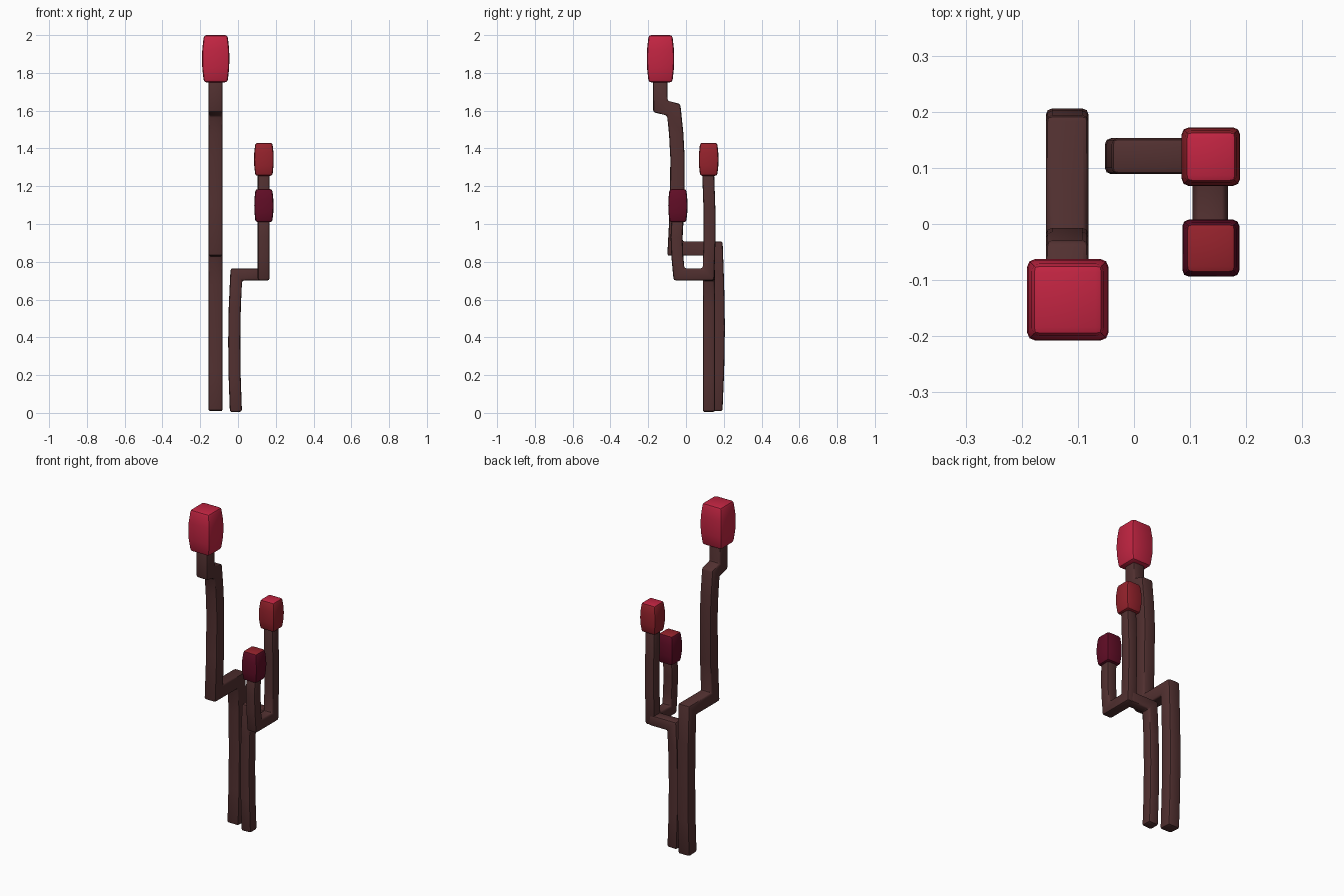
import bpy, bmesh, math
from mathutils import Vector

if "Cube" in bpy.data.objects:
    bpy.data.objects.remove(bpy.data.objects["Cube"])


def material(name, rgb):
    m = bpy.data.materials.new(name)
    m.diffuse_color = (*rgb, 1)
    m.use_nodes = True
    m.node_tree.nodes["Principled BSDF"].inputs["Base Color"].default_value = m.diffuse_color
    return m


BARK = material("dark_brown", (0.084, 0.030, 0.030))
CRIMSON = material("crimson", (0.54, 0.018, 0.054))
BRICK = material("brick_red", (0.30, 0.016, 0.025))
MAROON = material("maroon", (0.118, 0.004, 0.019))


def finish(name, rings, bevel, side, top=None):
    """Skin square rings into a closed, bevelled solid."""
    bm = bmesh.new()
    vs = [[bm.verts.new(p) for p in r] for r in rings]
    for a, b in zip(vs, vs[1:]):
        for i in range(4):
            j = (i + 1) % 4
            bm.faces.new((a[i], a[j], b[j], b[i]))
    bm.faces.new(vs[0][::-1])
    bm.faces.new(vs[-1])
    bmesh.ops.recalc_face_normals(bm, faces=bm.faces)
    sharp = [e for e in bm.edges if abs(e.calc_face_angle(0)) > math.radians(30)]
    bmesh.ops.bevel(bm, geom=sharp, offset=bevel, segments=2, profile=0.5,
                    affect='EDGES', clamp_overlap=True)
    bmesh.ops.recalc_face_normals(bm, faces=bm.faces)
    bm.normal_update()
    for f in bm.faces:
        f.smooth = True
        f.material_index = 1 if top and f.normal.z > 0.6 else 0
    me = bpy.data.meshes.new(name)
    bm.to_mesh(me)
    bm.free()
    me.materials.append(side)
    if top:
        me.materials.append(top)
    ob = bpy.data.objects.new(name, me)
    bpy.context.collection.objects.link(ob)
    bpy.ops.object.select_all(action='DESELECT')
    ob.select_set(True)
    bpy.context.view_layer.objects.active = ob
    bpy.ops.object.shade_smooth_by_angle(angle=math.radians(35))


def stem(name, path, normal, width):
    """Sweep a square along a planar path with mitred corners."""
    n = Vector(normal)
    pts = [Vector(p) for p in path]
    rings = []
    for i, p in enumerate(pts):
        d1 = (p - pts[i - 1]).normalized() if i else (pts[1] - p).normalized()
        d2 = (pts[i + 1] - p).normalized() if i < len(pts) - 1 else d1
        s1, s2 = n.cross(d1), n.cross(d2)
        m = (s1 + s2).normalized()
        m *= width / 2 / m.dot(s1)
        k = n * width / 2
        rings.append([p - k - m, p + k - m, p + k + m, p - k + m])
    finish(name, rings, 0.011, BARK)


def cap(name, x, y, z0, z1, width, bevel, side, top=None):
    """Slightly bulging box."""
    rings = []
    for t, s in ((0, 0.87), (0.3, 0.98), (0.5, 1), (0.7, 0.98), (1, 0.87)):
        h, z = s * width / 2, z0 + t * (z1 - z0)
        rings.append([(x - h, y - h, z), (x + h, y - h, z),
                      (x + h, y + h, z), (x - h, y + h, z)])
    finish(name, rings, bevel, side, top)


# Tall stalk: lower bend and upper shoot
X = -0.119
stem("tall_stalk", [(X, y, z) for y, z in (
    (0.155, 0.01), (0.164, 0.22), (0.168, 0.45), (0.164, 0.68), (0.157, 0.87),
    (-0.059, 0.87), (-0.047, 1.1), (-0.045, 1.35), (-0.052, 1.48), (-0.065, 1.605),
    (-0.136, 1.622), (-0.136, 1.78))], (1, 0, 0), 0.076)

# Short stalk running sideways into the fork
stem("short_stalk", [(x, 0.121, z) for x, z in (
    (-0.011, 0.005), (-0.018, 0.2), (-0.02, 0.38), (-0.017, 0.56), (-0.009, 0.733),
    (0.14, 0.733))], (0, 1, 0), 0.064)

# Fork carrying the two small caps
stem("forked_branch", [(0.136, y, z) for y, z in (
    (-0.045, 1.04), (-0.05, 0.93), (-0.046, 0.83), (-0.037, 0.733),
    (0.119, 0.733), (0.124, 0.9), (0.124, 1.08), (0.117, 1.28))], (1, 0, 0), 0.063)

# Caps
cap("large_cap", X + 0.001, -0.135, 1.75, 2.0, 0.145, 0.014, CRIMSON)
cap("back_cap", 0.137, 0.12, 1.255, 1.43, 0.104, 0.012, BRICK, CRIMSON)
cap("front_cap", 0.137, -0.043, 1.01, 1.185, 0.102, 0.012, MAROON, BRICK)
